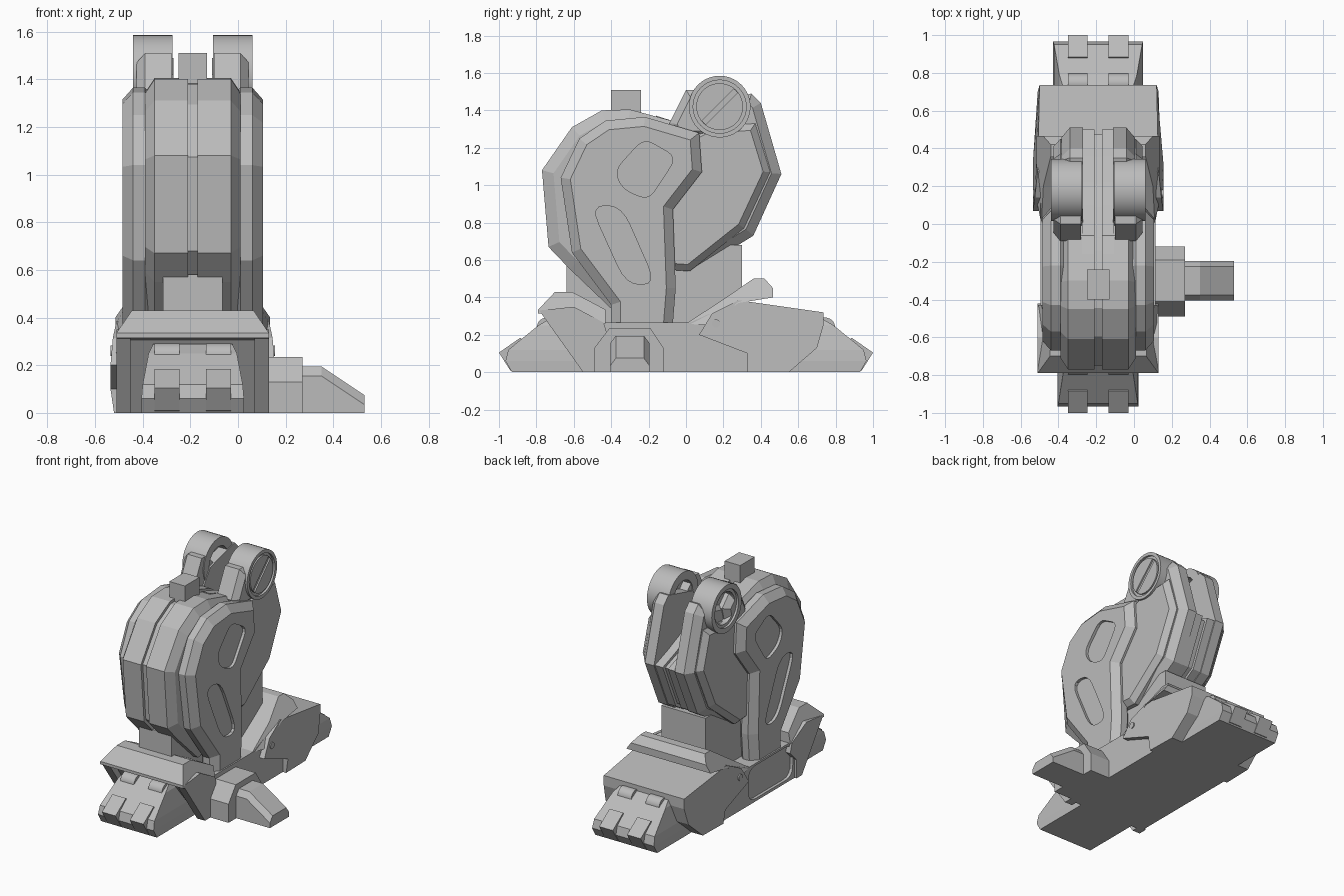
import bpy, bmesh, math
from mathutils import Vector

cube = bpy.data.objects.get("Cube")
if cube:
    bpy.data.objects.remove(cube, do_unlink=True)

CX = -0.19  # centre plane of the leg

grey = bpy.data.materials.new("plain grey")
grey.use_nodes = True
grey.diffuse_color = (0.5, 0.5, 0.5, 1)
grey.node_tree.nodes["Principled BSDF"].inputs["Base Color"].default_value = (0.5, 0.5, 0.5, 1)


def skin(name, rings, closed=False, smooth=False):
    """Join matching rings of points into a solid."""
    bm = bmesh.new()
    loops = [[bm.verts.new(p) for p in ring] for ring in rings]
    n = len(loops[0])
    for a, b in zip(loops, loops[1:] + loops[:1] if closed else loops[1:]):
        for i in range(n):
            j = (i + 1) % n
            bm.faces.new((a[i], a[j], b[j], b[i]))
    if not closed:
        bm.faces.new(loops[0])
        bm.faces.new(loops[-1])
    bmesh.ops.recalc_face_normals(bm, faces=bm.faces)
    me = bpy.data.meshes.new(name)
    bm.to_mesh(me)
    bm.free()
    me.materials.append(grey)
    ob = bpy.data.objects.new(name, me)
    bpy.context.collection.objects.link(ob)
    if smooth:
        bpy.ops.object.select_all(action='DESELECT')
        ob.select_set(True)
        bpy.context.view_layer.objects.active = ob
        bpy.ops.object.shade_smooth_by_angle(angle=math.radians(35))
    return ob


def inset(pts, d):
    """Shrink a polygon by d along its edge normals."""
    v = [Vector(p) for p in pts]
    n = len(v)
    area = sum(v[i].x * v[(i + 1) % n].y - v[(i + 1) % n].x * v[i].y for i in range(n))
    s = 1 if area > 0 else -1
    out = []
    for i in range(n):
        a, b = (v[i] - v[i - 1]).normalized(), (v[(i + 1) % n] - v[i]).normalized()
        na, nb = Vector((-a.y, a.x)) * s, Vector((-b.y, b.x)) * s
        out.append(v[i] + (na + nb) * d / max(0.4, 1 + na.dot(nb)))
    return out


def loft(name, profile, stations):
    """Side profile (y, z) carried across x; each station is (x offset, inset)."""
    return skin(name, [[(CX + x, p[0], p[1]) for p in inset(profile, d)] for x, d in stations])


def flare(name, points):
    """Side profile whose points (y, z, half width) each set their own width."""
    return skin(name, [[(CX + s * w, y, z) for y, z, w in points] for s in (-1, 1)])


def both(stations):
    """Stations from the centre outward, mirrored to the other side."""
    return [(-x, d) for x, d in reversed(stations)] + list(stations)


def pair(name, profile, stations):
    return [loft(f"{side}_{name}", profile, [(s * x, d) for x, d in stations])
            for side, s in (("left", 1), ("right", -1))]


def rect(x, y, z):
    return [(x[0], y[0], z), (x[1], y[0], z), (x[1], y[1], z), (x[0], y[1], z)]


def block(name, x, y, z):
    return skin(name, [rect(x, y, h) for h in z])


def spin(name, section, y, z, sign=1):
    """Revolve (x offset, radius) points about a sideways axis."""
    rings = []
    for k in range(40):
        a = math.tau * k / 40
        rings.append([(CX + sign * x, y + r * math.cos(a), z + r * math.sin(a)) for x, r in section])
    return skin(name, rings, closed=True, smooth=True)


def rounded(pts, radius):
    """Round each corner of a polygon with a short curve."""
    v = [Vector(p) for p in pts]
    out = []
    for i, p in enumerate(v):
        ends = []
        for q in (v[i - 1], v[(i + 1) % len(v)]):
            ends.append(p + (q - p).normalized() * min(radius, (q - p).length * 0.45))
        for t in (0, .25, .5, .75, 1):
            out.append(ends[0].lerp(p, t).lerp(p.lerp(ends[1], t), t))
    return out


def cut(target, cutter):
    mod = target.modifiers.new("cut", 'BOOLEAN')
    mod.operation, mod.solver, mod.object = 'DIFFERENCE', 'EXACT', cutter
    bpy.context.view_layer.objects.active = target
    bpy.ops.object.modifier_apply(modifier=mod.name)
    bpy.data.objects.remove(cutter, do_unlink=True)


# Front shell: grooved centre panel with stepped side cheeks
front = [(-.77, 1.08), (-.61, 1.31), (-.45, 1.40), (-.30, 1.405), (-.06, 1.34), (.04, 1.22),
         (.03, 1.08), (-.12, .88), (-.12, .36), (-.40, .34), (-.62, .55), (-.735, .67)]
loft("front_shell", front, both([(.02, .02), (.02, 0), (.16, 0), (.20, .06)]))
cheek = [(-.67, 1.04), (-.57, 1.25), (-.43, 1.345), (-.22, 1.365), (.07, 1.28), (.085, 1.07),
         (-.07, .87), (-.055, .45), (-.075, .20), (-.40, .20), (-.40, .36), (-.61, .64)]
diamond = rounded([(-.38, 1.08), (-.225, 1.25), (-.05, 1.15), (-.20, .92), (-.34, .98)], .06)
slot = rounded([(-.51, .89), (-.345, .89), (-.16, .47), (-.32, .47)], .11)
for ob, s in zip(pair("front_cheek", cheek, [(.17, .03), (.20, 0), (.25, 0), (.295, .05)]), (1, -1)):
    for shape in (diamond, slot):
        cut(ob, loft("recess", shape, [(s * .275, 0), (s * .35, 0)]))
block("top_stud", (-.25, -.13), (-.40, -.24), (1.36, 1.51))

# Rear shell: two cheeks with a curved channel between them
rear = [(0, 1.30), (.08, 1.42), (.35, 1.49), (.40, 1.44), (.51, 1.06), (.36, .73),
        (.02, .52), (-.12, .55), (-.12, 1.0)]
pair("rear_shell", rear, [(.08, 0), (.15, 0), (.195, .05)])
rear_cheek = [(0, 1.26), (.10, 1.31), (.37, 1.33), (.45, 1.07), (.31, .77), (.02, .54),
              (-.12, .55), (-.12, 1.0)]
pair("rear_cheek", rear_cheek, [(.17, 0), (.20, 0), (.235, .035)])
channel = [(-.16, 1.372), (0, 1.32), (.10, 1.25), (.22, 1.17), (.36, 1.11), (.50, 1.06),
           (.355, .735), (.02, .53), (-.16, .55)]
loft("rear_channel", channel, both([(.02, .02), (.02, 0), (.085, 0)]))

# Hinge lugs and the arms in front of them
arm = [(-.09, 1.33), (0, 1.51), (.05, 1.51), (.16, 1.40), (.12, 1.25), (-.06, 1.25)]
pair("hinge_arm", arm, [(.09, 0), (.20, 0), (.235, .04)])
inner = [(.15, 0), (.15, .105), (.085, .105), (.085, .165), (.25, .165)]
left_lug = spin("left_hinge_lug", inner + [(.25, .142), (.235, .142), (.235, .125), (.247, .125), (.247, 0)],
                .18, 1.42)
c, d = .085, .01
cut(left_lug, loft("screw_slot", [(.18 - c - d, 1.42 - c + d), (.18 - c + d, 1.42 - c - d),
                                  (.18 + c + d, 1.42 + c - d), (.18 + c - d, 1.42 + c + d)],
                   [(.237, 0), (.30, 0)]))
spin("right_hinge_lug", inner + [(.25, .13), (.235, .13), (.235, .11), (.17, .11), (.17, 0)], .18, 1.42, -1)

# Ankle
block("ankle_neck", (CX - .125, CX + .125), (-.64, .30), (.25, .58))
block("ankle_rear", (CX - .17, CX + .17), (-.10, .30), (.25, .68))

# Base between the two feet
middle = [(-.51, 0), (-.72, .31), (-.44, .265), (.02, .265), (.12, .31), (.45, .31), (.55, .2), (.55, 0)]
base = loft("base_middle", middle, both([(.305, 0)]))
panel = rounded([(-.47, .02), (-.47, .25), (.02, .25), (.02, .02)], .08)
cut(base, loft("side_recess", panel, [(-.285, 0), (-.36, 0)]))
pair("front_side_wall", [(-.55, 0), (-.785, .33), (-.60, .35), (-.44, .265), (-.42, .2), (-.49, .13), (-.49, 0)],
     [(.26, 0), (.32, 0)])
flare("front_cap", [(-.79, .315, .32), (-.79, .335, .32), (-.70, .43, .255), (-.61, .43, .255),
                    (-.43, .335, .30), (-.43, .26, .315), (-.60, .29, .32)])

# Rear foot and its cross bar
flare("rear_foot", [(.07, .20, .345), (.14, .315, .335), (.28, .385, .32), (.735, .32, .31), (.735, .25, .31),
                    (.70, .13, .32), (.55, 0, .325), (.33, 0, .33), (.33, .10, .345)])
flare("cross_bar", [(0, .26, .30), (.20, .39, .29), (.36, .50, .25), (.42, .50, .25), (.465, .45, .29),
                    (.465, .40, .325), (.28, .37, .325), (.12, .25, .325)])
for side, s in (("left", 1), ("right", -1)):
    spin(f"{side}_pin", [(.30, 0), (.30, .022), (.345, .022), (.345, 0)], .16, .26, s)

# Toe groups at both ends
nail = [(.85, .15), (.885, .185), (1.0, .105), (.94, .01), (.90, 0)]
for end, s, wide in (("front", -1, 1), ("rear", 1, 1.11)):
    skin(f"{end}_toe_body", [rect((CX - w * wide, CX + w * wide), (s * .50, s * y), z) for w, y, z in
                             ((.215, .93, 0), (.215, .965, .06), (.21, .95, .12), (.185, .79, .25), (.165, .72, .29))])
    for side, k in (("left", 1), ("right", -1)):
        loft(f"{end}_{side}_toe_tip", [(s * y, z) for y, z in nail], [(k * .055, 0), (k * .16, 0)])
        spin(f"{end}_{side}_knuckle", [(.055, 0), (.055, .052), (.16, .052), (.16, 0)], s * .745, .24, k)

# Side outrigger
socket = [(-.49, 0), (-.49, .13), (-.41, .235), (-.19, .235), (-.12, .13), (-.12, 0)]
loft("outrigger_socket", socket, [(.28, 0), (.46, 0)])
reach = [(.25, 0), (.25, .195), (.35, .195), (.53, .075), (.53, 0)]
skin("outrigger_toe", [[(x, y, max(0, z - drop)) for x, z in reach]
                       for y, drop in ((-.405, .04), (-.375, 0), (-.225, 0), (-.195, .04))])
